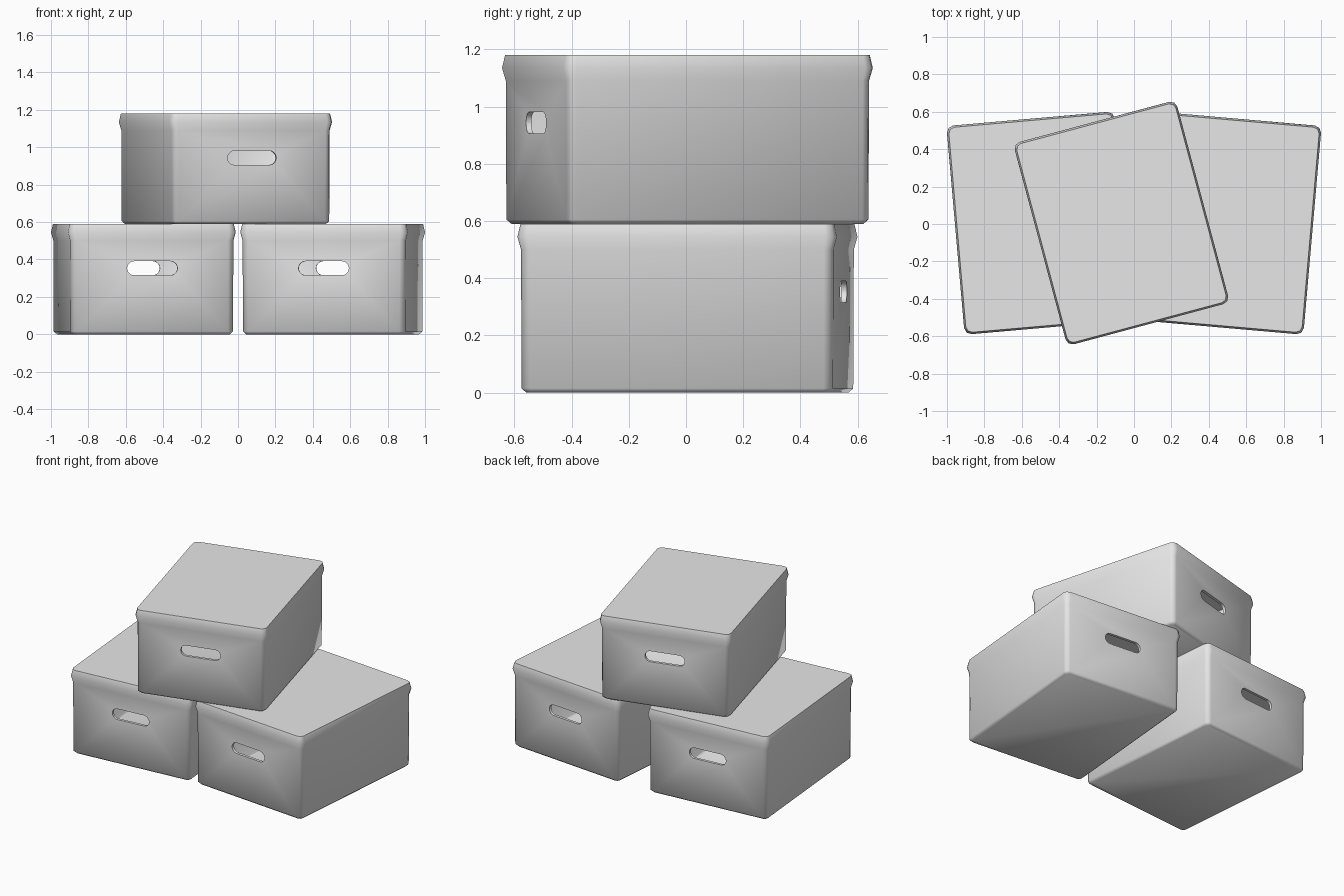
import bpy, bmesh, math
from mathutils import Vector

cube = bpy.data.objects.get("Cube")
if cube:
    bpy.data.objects.remove(cube, do_unlink=True)

WIDTH, LENGTH, HEIGHT = 0.90, 1.12, 0.59
CORNER, WALL = 0.037, 0.02

grey = bpy.data.materials.new("plain_grey")
grey.use_nodes = True
colour = (0.8, 0.8, 0.8, 1)
grey.diffuse_color = colour
grey.node_tree.nodes["Principled BSDF"].inputs["Base Color"].default_value = colour


def rounded_rect(half_a, half_b, radius, steps):
    """Counter-clockwise outline with an arc at each corner."""
    points = []
    for k, (sa, sb) in enumerate([(1, 1), (-1, 1), (-1, -1), (1, -1)]):
        for i in range(steps + 1):
            t = math.pi / 2 * (k + i / steps)
            points.append((sa * (half_a - radius) + radius * math.cos(t),
                           sb * (half_b - radius) + radius * math.sin(t)))
    return points


def loft(name, rings):
    """Closed skin over a stack of matching rings."""
    bm = bmesh.new()
    loops = [[bm.verts.new(p) for p in ring] for ring in rings]
    for low, high in zip(loops, loops[1:]):
        for i in range(len(low)):
            j = (i + 1) % len(low)
            bm.faces.new((low[i], low[j], high[j], high[i]))
    bm.faces.new(loops[0][::-1])
    bm.faces.new(loops[-1])
    bmesh.ops.recalc_face_normals(bm, faces=bm.faces)
    mesh = bpy.data.meshes.new(name)
    bm.to_mesh(mesh)
    bm.free()
    mesh.materials.append(grey)
    obj = bpy.data.objects.new(name, mesh)
    bpy.context.collection.objects.link(obj)
    return obj


# Side profile: inset from the widest rim, and height
profile = [(0.03, 0), (0.014, 0.015), (0.012, 0.5), (0, 0.545), (0.01, HEIGHT)]


def storage_box(name, location, degrees):
    rings = [[(x, y, z) for x, y in
              rounded_rect(WIDTH / 2 - inset, LENGTH / 2 - inset, CORNER - inset / 2, 2)]
             for inset, z in profile]
    box = loft(name, rings)

    # Hollow inside
    shell = box.modifiers.new("shell", "SOLIDIFY")
    shell.thickness = WALL
    shell.offset = -1

    # Rounded hand slot through both short ends
    slot = rounded_rect(0.135, 0.0375, 0.0374, 5)
    cutter = loft("slot_cutter", [[(x, y, z + 0.353) for x, z in slot] for y in (-0.8, 0.8)])
    cutter.hide_render = True
    cut = box.modifiers.new("hand_slots", "BOOLEAN")
    cut.operation = "DIFFERENCE"
    cut.solver = "EXACT"
    cut.object = cutter

    # Bake the modifiers so the slot edges can be kept sharp
    bpy.context.view_layer.update()
    graph = bpy.context.evaluated_depsgraph_get()
    baked = bpy.data.meshes.new_from_object(box.evaluated_get(graph))
    box.modifiers.clear()
    box.data = baked
    bpy.data.objects.remove(cutter, do_unlink=True)

    bpy.ops.object.select_all(action="DESELECT")
    box.select_set(True)
    bpy.context.view_layer.objects.active = box
    bpy.ops.object.shade_smooth_by_angle(angle=math.radians(60))
    box.location = Vector(location)
    box.rotation_euler.z = math.radians(degrees)


# Two boxes side by side and one turned across the top
storage_box("lower_right_box", (-0.506, 0.005, 0), 5)
storage_box("lower_left_box", (0.506, 0.005, 0), -5)
storage_box("upper_box", (-0.067, 0.005, HEIGHT), 15)
